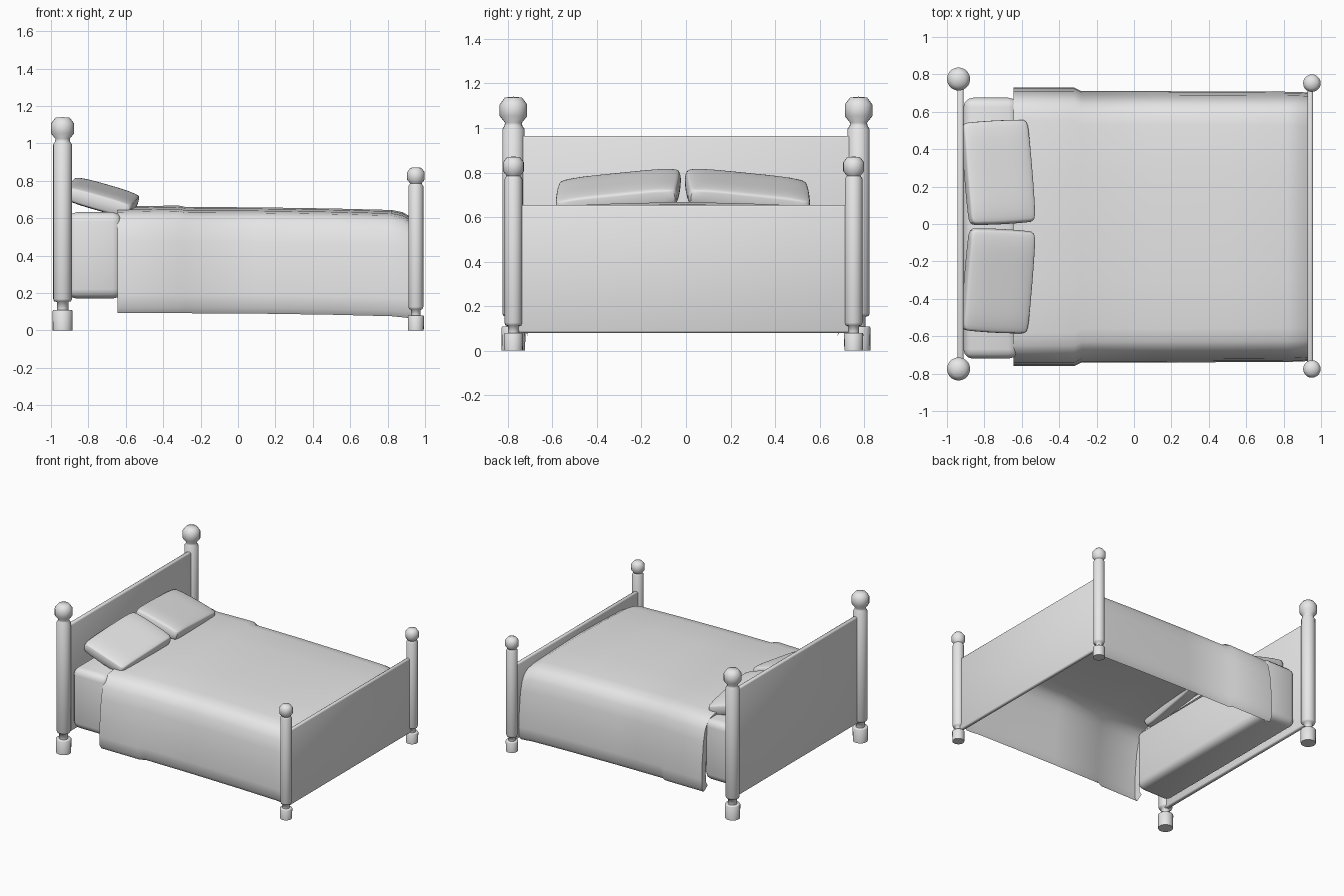
import bpy, bmesh
from math import pi, radians
from mathutils import Euler

if "Cube" in bpy.data.objects:
    bpy.data.objects.remove(bpy.data.objects["Cube"])

grey = bpy.data.materials.new("plain_grey")
grey.use_nodes = True
grey.diffuse_color = (0.8, 0.8, 0.8, 1)
grey.node_tree.nodes["Principled BSDF"].inputs["Base Color"].default_value = (0.8, 0.8, 0.8, 1)


def finish(name, bm, location=(0, 0, 0), angle=60, recalc=True):
    """Turn a bmesh into a smooth shaded object."""
    if recalc:
        bmesh.ops.recalc_face_normals(bm, faces=bm.faces)
    mesh = bpy.data.meshes.new(name)
    bm.to_mesh(mesh)
    bm.free()
    mesh.materials.append(grey)
    obj = bpy.data.objects.new(name, mesh)
    bpy.context.collection.objects.link(obj)
    obj.location = location
    bpy.ops.object.select_all(action='DESELECT')
    obj.select_set(True)
    bpy.context.view_layer.objects.active = obj
    bpy.ops.object.shade_smooth_by_angle(angle=radians(angle))
    return obj


def box(name, low, high, bevel, segments=2):
    bm = bmesh.new()
    bmesh.ops.create_cube(bm, size=1)
    for v in bm.verts:
        v.co = [a + (b - a) * (c + 0.5) for a, b, c in zip(low, high, v.co)]
    bmesh.ops.bevel(bm, geom=bm.edges[:], offset=bevel, segments=segments,
                    profile=0.5, affect='EDGES')
    return finish(name, bm)


def post(name, x, y, r, foot_top, shaft_low, shaft_top, ball_r, ball_z):
    """Lathe a post: foot block, neck, shaft, neck and ball."""
    neck = r * 0.62
    profile = [(0, 0), (r * 1.05, 0), (r * 1.08, foot_top - 0.005),
               (r, foot_top), (neck, foot_top), (neck, shaft_low - 0.008),
               (r * 0.9, shaft_low - 0.004), (r, shaft_low + 0.008),
               (r, shaft_top - 0.015), (r * 0.8, shaft_top)]
    ball = ((0.62, -0.9), (1, -0.42), (1, 0.42), (0.62, 0.92), (0, 0.98))
    profile += [(ball_r * px, ball_z + ball_r * pz) for px, pz in ball]
    bm = bmesh.new()
    verts = [bm.verts.new((px, 0, pz)) for px, pz in profile]
    edges = [bm.edges.new(pair) for pair in zip(verts, verts[1:])]
    bmesh.ops.spin(bm, geom=verts + edges, cent=(0, 0, 0), axis=(0, 0, 1),
                   angle=2 * pi, steps=20)
    bmesh.ops.remove_doubles(bm, verts=bm.verts, dist=0.0005)
    return finish(name, bm, (x, y, 0), 80)


# Posts
for side, head_y, foot_y in (("front", -0.775, -0.775), ("back", 0.775, 0.753)):
    post(side + "_head_post", -0.938, head_y, 0.05, 0.108, 0.16, 1.01, 0.062, 1.08)
    post(side + "_foot_post", 0.951, foot_y, 0.04, 0.08, 0.118, 0.785, 0.047, 0.826)

# Boards
box("headboard", (-0.945, -0.765, 0.145), (-0.912, 0.765, 0.965), 0.01)
box("footboard", (0.928, -0.765, 0.08), (0.957, 0.745, 0.655), 0.01)

# Mattress end showing at the head
box("mattress", (-0.912, -0.72, 0.17), (-0.62, 0.675, 0.632), 0.05, 3)


# Blanket: an open draped shell lofted through cross-sections
def blanket_section(w, top, hem):
    half = [(w - 0.025, hem), (w - 0.004, hem + 0.03), (w, hem + 0.1),
            (w - 0.006, top - 0.33), (w - 0.02, top - 0.19),
            (w - 0.04, top - 0.105), (w - 0.07, top - 0.055),
            (w - 0.11, top - 0.03), (w - 0.18, top - 0.018),
            (w * 0.4, top - 0.007)]
    return [(-y, z) for y, z in half] + [(0, top)] + half[::-1]


stations = [  # x, half width, top, hem; the first is the lip turned in at the head
    (-0.64, 0.69, 0.632, 0.12),
    (-0.645, 0.745, 0.662, 0.092), (-0.32, 0.745, 0.668, 0.092),
    (-0.28, 0.725, 0.66, 0.092), (0.1, 0.725, 0.658, 0.09),
    (0.5, 0.724, 0.652, 0.084), (0.82, 0.722, 0.644, 0.076),
    (0.88, 0.721, 0.632, 0.07), (0.928, 0.718, 0.605, 0.065)]
bm = bmesh.new()
rows = [[bm.verts.new((x, y - 0.015, z)) for y, z in blanket_section(w, t, h)]
        for x, w, t, h in stations]
for a, b in zip(rows, rows[1:]):
    for i in range(len(a) - 1):
        bm.faces.new((a[i], b[i], b[i + 1], a[i + 1]))
finish("blanket", bm, recalc=False)


# Pillows: soft slabs, thinner towards the edges
def pillow(name, side, y):
    bm = bmesh.new()
    bmesh.ops.create_cube(bm, size=2)
    bmesh.ops.subdivide_edges(bm, edges=bm.edges[:], cuts=9, use_grid_fill=True)
    turn = Euler((radians(-6 * side), radians(16), radians(3 * side))).to_matrix()
    for v in bm.verts:
        u, s, t = v.co
        thin = (1 - 0.2 * abs(u) ** 4) * (1 - 0.25 * abs(s) ** 6)
        pinch = 1 - 0.03 * t * t
        v.co = (0.184 * u * pinch * (1 - 0.02 * s * s),
                0.279 * s * pinch * (1 - 0.02 * u * u), 0.053 * t * thin)
        v.co = turn @ v.co
    obj = finish(name, bm, (-0.726, y, 0.711), 80)
    obj.modifiers.new("soften", 'SUBSURF').levels = 1
    obj.modifiers["soften"].render_levels = 1


pillow("back_pillow", 1, 0.276)
pillow("front_pillow", -1, -0.304)
